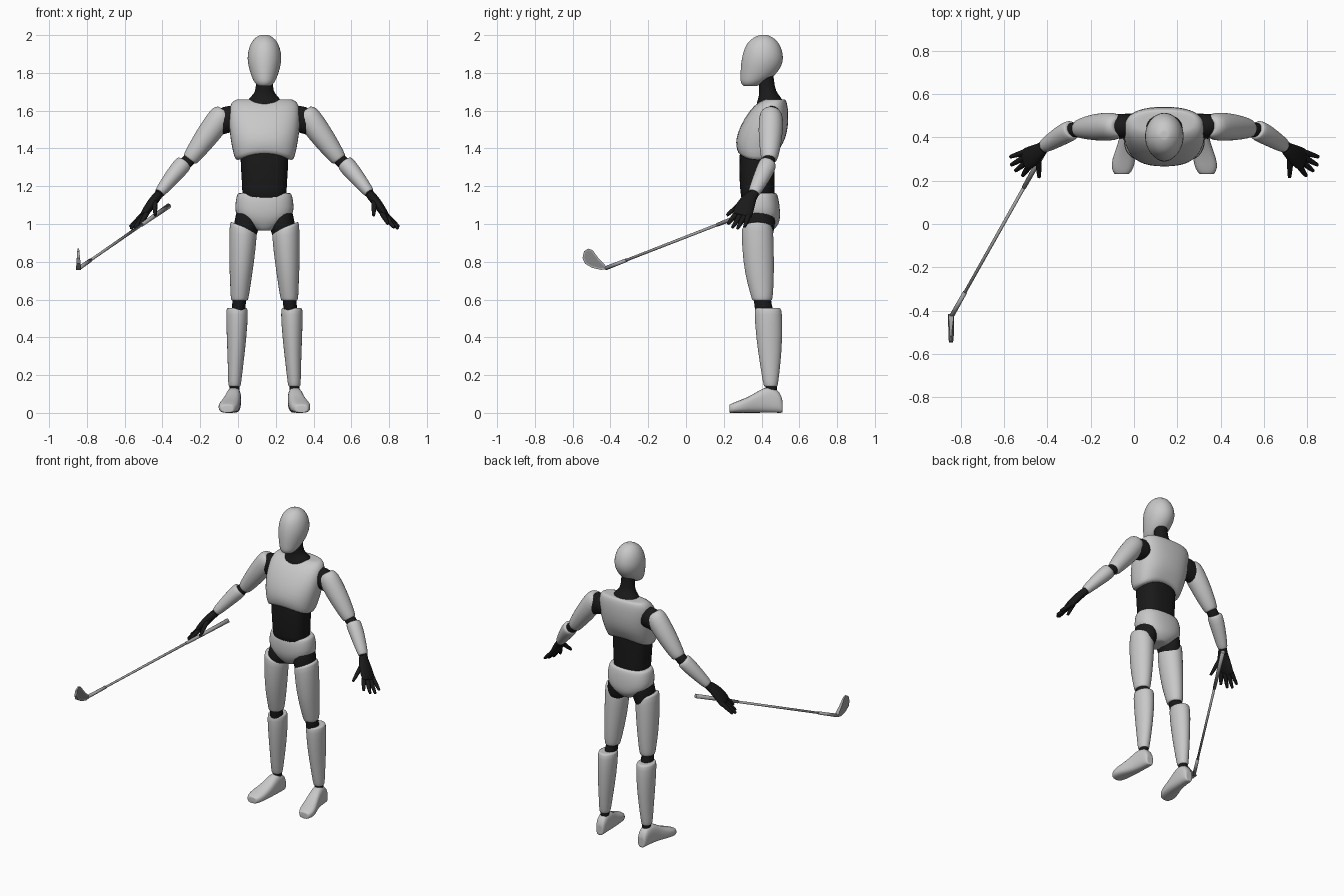
import bpy, bmesh, math
from mathutils import Vector

cube = bpy.data.objects.get("Cube")
if cube:
    bpy.data.objects.remove(cube, do_unlink=True)


def material(name, rgb):
    mat = bpy.data.materials.new(name)
    mat.use_nodes = True
    colour = (*rgb, 1)
    mat.diffuse_color = colour
    mat.node_tree.nodes["Principled BSDF"].inputs["Base Color"].default_value = colour
    return mat


SHELL = material("pale grey shell", (.58, .58, .58))
JOINT = material("black joint", (.01, .01, .01))
METAL = material("grey metal", (.36, .36, .36))
GROOVE = material("dark club face", (.22, .22, .22))
CENTRE = .14   # body axis in x
UP = Vector((0, 0, 1))


def finish(name, bm, mats, smooth=True):
    bmesh.ops.recalc_face_normals(bm, faces=bm.faces)
    mesh = bpy.data.meshes.new(name)
    bm.to_mesh(mesh)
    bm.free()
    for mat in mats:
        mesh.materials.append(mat)
    for poly in mesh.polygons:
        poly.use_smooth = smooth
    obj = bpy.data.objects.new(name, mesh)
    bpy.context.collection.objects.link(obj)
    return obj


def loft(name, mat, rings, axis=None, power=2, shape=None, sides=20, origin=CENTRE, levels=1):
    """Skin elliptical rings (centre, half width, half depth) set square to an axis."""
    d = (axis or Vector(rings[-1][0]) - Vector(rings[0][0])).normalized()
    guide = UP if abs(d.y) > .75 else Vector((0, 1, 0))
    v = (guide - d * guide.dot(d)).normalized()
    u = v.cross(d)

    def shrink(ring):
        return (ring[0], ring[1] * .88, ring[2] * .88)

    bm = bmesh.new()
    loops = []
    for centre, a, b in [shrink(rings[0]), *rings, shrink(rings[-1])]:
        loop = []
        for i in range(sides):
            t = math.tau * i / sides
            c, s = math.cos(t), math.sin(t)
            p = Vector(centre)
            p += u * a * math.copysign(abs(c) ** (2 / power), c)
            p += v * b * math.copysign(abs(s) ** (2 / power), s)
            if shape:
                p = shape(p)
            p.x += origin
            loop.append(bm.verts.new(p))
        loops.append(loop)
    for low, high in zip(loops, loops[1:]):
        for i in range(sides):
            j = (i + 1) % sides
            bm.faces.new((low[i], low[j], high[j], high[i]))
    bm.faces.new(loops[0])
    bm.faces.new(loops[-1])
    obj = finish(name, bm, [mat])
    sub = obj.modifiers.new("smooth", "SUBSURF")
    sub.levels = sub.render_levels = levels
    return obj


def column(name, mat, rows, side=1, **options):
    """Upright part from rows of height, x offset, half width, front y, back y."""
    rings = [((side * x, (f + k) / 2, z), w, (k - f) / 2) for z, x, w, f, k in rows]
    return loft(name, mat, rings, axis=UP, **options)


# Head and neck
column("head", SHELL, [
    (2.0, 0, .022, .39, .43), (1.99, 0, .045, .36, .46), (1.96, 0, .075, .32, .495),
    (1.9, 0, .092, .298, .517), (1.85, 0, .09, .29, .515), (1.8, 0, .076, .287, .485),
    (1.77, 0, .064, .287, .45), (1.745, 0, .052, .289, .41), (1.73, 0, .032, .305, .375)])
column("neck", JOINT, [
    (1.82, 0, .045, .38, .46), (1.72, 0, .044, .385, .47), (1.69, 0, .055, .388, .485),
    (1.66, 0, .088, .38, .512), (1.63, 0, .1, .37, .52), (1.58, 0, .1, .37, .52)])


# Torso: the lower edge of the chest arches up in the middle
def rib_arch(p):
    fade = max(0, min(1, (1.47 - p.z) / .12))
    p.z += .045 * fade * max(0, 1 - (p.x / .16) ** 2)
    return p


column("chest", SHELL, [
    (1.66, 0, .15, .415, .525), (1.645, 0, .178, .38, .535), (1.6, 0, .191, .335, .543),
    (1.52, 0, .19, .285, .543), (1.44, 0, .18, .263, .528), (1.38, 0, .168, .264, .505),
    (1.33, 0, .155, .275, .485)], power=2.5, shape=rib_arch)
column("abdomen", JOINT, [
    (1.42, 0, .13, .285, .47), (1.3, 0, .127, .28, .47), (1.22, 0, .12, .283, .47),
    (1.13, 0, .118, .29, .47)], power=2.6)
column("pelvis", SHELL, [
    (1.165, 0, .143, .3, .48), (1.14, 0, .151, .29, .49), (1.09, 0, .158, .287, .498),
    (1.04, 0, .152, .29, .5), (1.0, 0, .105, .305, .495), (.965, 0, .045, .33, .46)], power=2.4)


# Legs: the top of each thigh slopes down towards the crotch
def thigh_slope(p):
    fade = max(0, min(1, (p.z - .85) / .12))
    p.z += .4 * fade * (abs(p.x) - .11)
    return p


for side, label in ((1, "left"), (-1, "right")):
    column(label + "_hip_joint", JOINT, [
        (1.06, .085, .06, .31, .47), (1.02, .09, .066, .302, .475), (.93, .11, .06, .31, .46)],
        side, shape=thigh_slope)
    column(label + "_thigh", SHELL, [
        (.985, .112, .069, .3, .456), (.96, .113, .074, .292, .464), (.8, .121, .067, .3, .467),
        (.68, .127, .055, .325, .465), (.615, .131, .049, .345, .46),
        (.595, .132, .044, .35, .455)], side, shape=thigh_slope)
    column(label + "_knee", JOINT, [
        (.64, .131, .036, .36, .45), (.58, .134, .036, .358, .45), (.52, .14, .038, .37, .47)], side)
    column(label + "_shin", SHELL, [
        (.555, .145, .053, .367, .5), (.54, .145, .06, .36, .51), (.4, .147, .053, .37, .512),
        (.25, .153, .041, .392, .5), (.155, .158, .035, .408, .488),
        (.14, .158, .031, .414, .484)], side)
    column(label + "_ankle", JOINT, [
        (.17, .158, .027, .42, .482), (.1, .158, .027, .42, .482)], side)

    # Feet lofted from heel to toe with a flat sole
    steps = [(.51, .158, .024, .07), (.498, .158, .033, .11), (.46, .16, .037, .138),
             (.41, .164, .041, .136), (.36, .172, .046, .1), (.3, .187, .055, .072),
             (.255, .194, .052, .056), (.23, .196, .034, .044)]
    loft(label + "_foot", SHELL,
         [((side * x, y, h / 2), w, h / 2) for y, x, w, h in steps],
         axis=Vector((0, -1, 0)), power=2.7)

    # Arms
    def limb(part, mat, *rings, **options):
        placed = [((side * x, y, z), a, b) for x, y, z, a, b in rings]
        loft(label + "_" + part, mat, placed, **options)

    limb("shoulder_joint", JOINT, (.15, .455, 1.56, .07, .055), (.2, .45, 1.555, .072, .06),
         (.25, .45, 1.53, .065, .055))
    limb("upper_arm", SHELL, (.212, .45, 1.6, .04, .04), (.222, .45, 1.583, .062, .06),
         (.25, .45, 1.54, .068, .067), (.32, .447, 1.445, .061, .063),
         (.385, .442, 1.355, .046, .047), (.396, .44, 1.34, .04, .04))
    limb("elbow", JOINT, (.38, .44, 1.36, .035, .035), (.445, .43, 1.295, .035, .035))
    limb("forearm", SHELL, (.426, .435, 1.325, .042, .042), (.434, .431, 1.313, .049, .05),
         (.48, .407, 1.26, .044, .047), (.545, .366, 1.178, .032, .036),
         (.556, .36, 1.164, .027, .03))
    limb("wrist", JOINT, (.54, .37, 1.185, .024, .027), (.575, .345, 1.135, .024, .03))

    # Hands with four fingers and a thumb
    limb("palm", JOINT, (.557, .353, 1.16, .024, .028), (.59, .325, 1.12, .026, .045),
         (.628, .302, 1.065, .023, .056), (.645, .296, 1.042, .016, .05))
    fingers = {
        "little_finger": ((.63, .336, 1.06), (.712, .31, .985)),
        "ring_finger": ((.634, .314, 1.05), (.708, .272, .975)),
        "middle_finger": ((.632, .29, 1.05), (.688, .245, .98)),
        "index_finger": ((.622, .27, 1.06), (.655, .222, 1.0)),
        "thumb": ((.582, .31, 1.125), (.578, .215, 1.045)),
    }
    for finger, (base, tip) in fingers.items():
        middle = [(p + q) / 2 for p, q in zip(base, tip)]
        limb(finger, JOINT, (*base, .017, .017), (*middle, .015, .015), (*tip, .009, .009), sides=8)

# Golf club: grip, shaft and neck along one line
butt, heel = Vector((-.367, .42, 1.095)), Vector((-.842, -.425, .766))


def rod(name, start, end, r_start, r_end):
    loft(name, METAL, [(butt.lerp(heel, start), r_start, r_start),
                       (butt.lerp(heel, end), r_end, r_end)], sides=12, origin=0, levels=0)


rod("club_grip", 0, .3, .014, .01)
rod("club_shaft", .28, .95, .008, .007)
rod("club_neck", .87, 1, .01, .011)

# Club head: wedge with a thick sole and an inset striking face
outline = [(-.415, .762), (-.45, .757), (-.5, .769), (-.535, .79), (-.548, .82),
           (-.54, .855), (-.518, .87), (-.495, .862), (-.46, .815), (-.43, .785)]
bm = bmesh.new()
front, back = [], []
for y, z in outline:
    lift = z - .757
    face_x = -.83 - lift * .1
    front.append(bm.verts.new((face_x, y, z)))
    back.append(bm.verts.new((face_x - .028 + lift * .17, y, z)))
for i in range(len(outline)):
    j = (i + 1) % len(outline)
    bm.faces.new((front[i], front[j], back[j], back[i]))
bm.faces.new(back)
strike = bm.faces.new(front)
bmesh.ops.recalc_face_normals(bm, faces=bm.faces)
bmesh.ops.inset_region(bm, faces=[strike], thickness=.009, depth=-.001)
strike.material_index = 1
finish("club_head", bm, [METAL, GROOVE], smooth=False)
